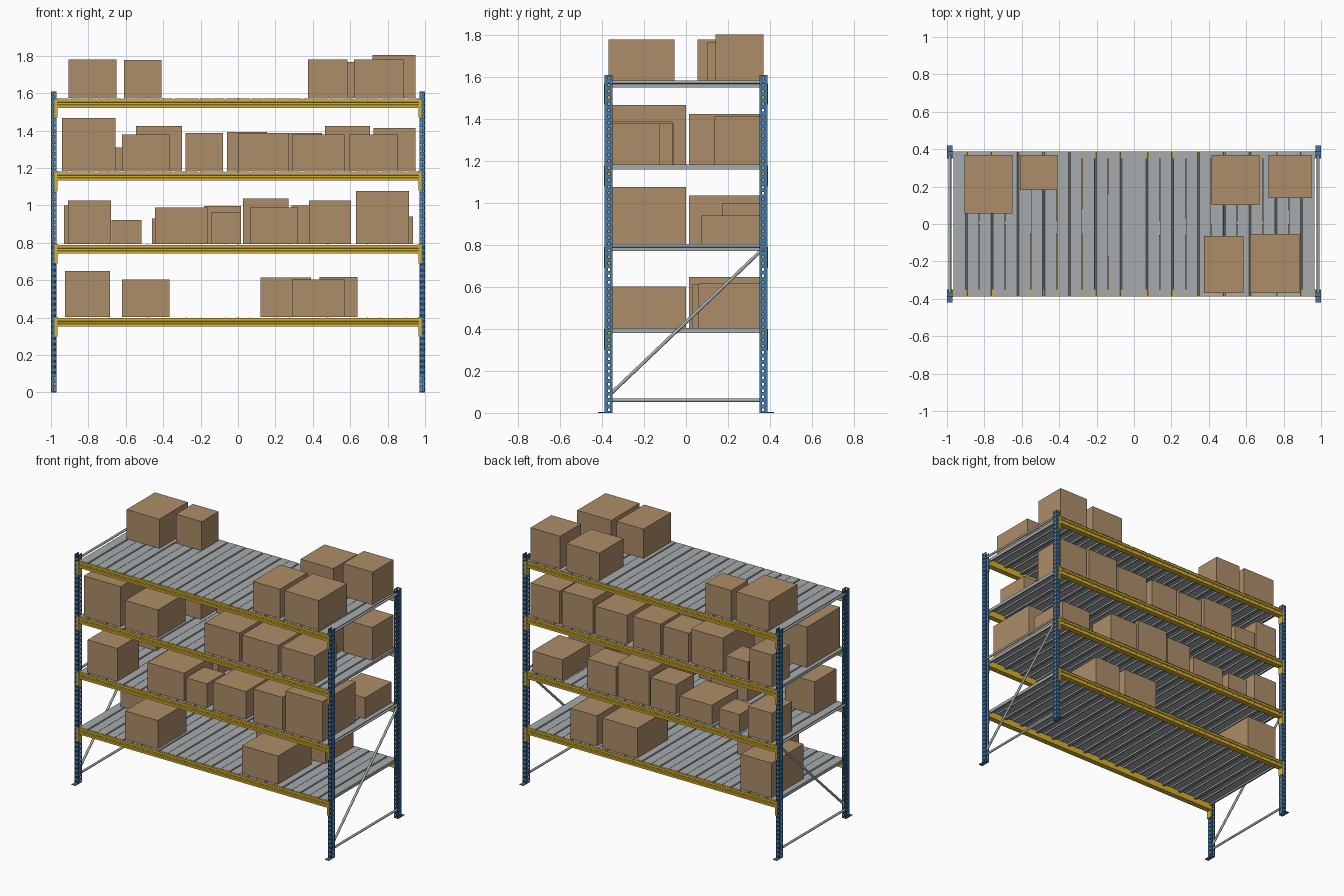
import bpy, bmesh, math
from mathutils import Vector

if "Cube" in bpy.data.objects:
    bpy.data.objects.remove(bpy.data.objects["Cube"])

LEVELS = [0.40, 0.79, 1.18, 1.57]
POST_X, POST_Y, POST_H = 0.985, 0.388, 1.61


def material(name, rgb):
    m = bpy.data.materials.new(name)
    m.diffuse_color = (*rgb, 1)
    m.use_nodes = True
    m.node_tree.nodes["Principled BSDF"].inputs["Base Color"].default_value = m.diffuse_color
    return m


BLUE = material("blue_paint", (0.06, 0.19, 0.38))
YELLOW = material("yellow_paint", (0.68, 0.44, 0.03))
CARD = material("cardboard", (0.42, 0.27, 0.14))
STEEL = material("galvanised_steel", (0.38, 0.41, 0.42))


def finish(bm, name, mat):
    bmesh.ops.recalc_face_normals(bm, faces=bm.faces[:])
    me = bpy.data.meshes.new(name)
    bm.to_mesh(me)
    bm.free()
    ob = bpy.data.objects.new(name, me)
    bpy.context.collection.objects.link(ob)
    me.materials.append(mat)
    return ob


def add_block(bm, lo, hi):
    vs = bmesh.ops.create_cube(bm, size=1)["verts"]
    for v in vs:
        v.co = Vector([(a + b) / 2 + c * (b - a) for a, b, c in zip(lo, hi, v.co)])


def block(name, lo, hi, mat):
    bm = bmesh.new()
    add_block(bm, lo, hi)
    return finish(bm, name, mat)


def solidify(ob, t):
    m = ob.modifiers.new("thickness", "SOLIDIFY")
    m.thickness = t
    m.offset = 0


def rod(name, a, b, r):
    a, b = Vector(a), Vector(b)
    bm = bmesh.new()
    bmesh.ops.create_cone(bm, segments=12, radius1=r, radius2=r,
                          depth=(b - a).length, cap_ends=True)
    ob = finish(bm, name, STEEL)
    ob.location = (a + b) / 2
    ob.rotation_euler = (b - a).to_track_quat("Z", "Y").to_euler()
    for p in ob.data.polygons:
        p.use_smooth = len(p.vertices) == 4


# Perforated channel post: profile columns, with holes on every other row
HALF = [(0.008, 0.036), (0.014, 0.036), (0.014, 0.025), (0.014, 0.015),
        (0.014, 0.0), (0.010, 0.0), (0.004, 0.0)]
PROFILE = HALF + [(-x, y) for x, y in reversed(HALF)]
HOLES = {2, 5, 7, 10}


def post(name, sx, sy):
    bm = bmesh.new()
    rows = 53
    pitch = POST_H / rows
    zs = [0.0]
    for i in range(rows):
        zs += [(i + 0.3) * pitch, (i + 0.7) * pitch]
    zs.append(POST_H)
    grid = [[bm.verts.new((sx * POST_X + x, sy * (POST_Y - 0.001 - y), z)) for x, y in PROFILE]
            for z in zs]
    for r in range(len(zs) - 1):
        for c in range(len(PROFILE) - 1):
            if r % 2 == 1 and c in HOLES:
                continue
            bm.faces.new((grid[r][c], grid[r][c + 1], grid[r + 1][c + 1], grid[r + 1][c]))
    solidify(finish(bm, name, BLUE), 0.002)


# Beam with a stepped front face, extruded along x
def beam(name, sy, z):
    sec = [(0.350, -0.048), (0.388, -0.048), (0.388, -0.034), (0.383, -0.030),
           (0.383, -0.021), (0.388, -0.017), (0.388, -0.003), (0.350, -0.003)]
    bm = bmesh.new()
    ends = [[bm.verts.new((x, sy * y, z + h)) for y, h in sec] for x in (-0.968, 0.968)]
    n = len(sec)
    for i in range(n):
        j = (i + 1) % n
        bm.faces.new((ends[0][i], ends[0][j], ends[1][j], ends[1][i]))
    for e in ends:
        bm.faces.new(e)
    finish(bm, name, YELLOW)


# Steel deck: folded panels side by side, each with a stiffening groove
def deck(name, z):
    count, width = 14, 1.93 / 14
    top, low = z + 0.003, z - 0.018
    bm = bmesh.new()
    for k in range(count):
        x0 = -0.965 + k * width
        m = x0 + width / 2
        g = 0.0015
        pts = [(x0 + g + 0.01, low), (x0 + g, low), (x0 + g, top), (m - 0.006, top),
               (m - 0.003, top - 0.01), (m + 0.003, top - 0.01), (m + 0.006, top),
               (x0 + width - g, top), (x0 + width - g, low), (x0 + width - g - 0.01, low)]
        a, b = [[bm.verts.new((x, y, h)) for x, h in pts] for y in (-0.385, 0.385)]
        for i in range(len(pts) - 1):
            bm.faces.new((a[i], a[i + 1], b[i + 1], b[i]))
    solidify(finish(bm, name, STEEL), 0.0015)


# Uprights, feet and end frames
for sx, side in ((-1, "left"), (1, "right")):
    for sy, face in ((-1, "front"), (1, "back")):
        post(f"{face}_{side}_post", sx, sy)
        ys = sorted((sy * 0.353, sy * 0.42))
        block(f"{face}_{side}_foot", (sx * POST_X - 0.015, ys[0], 0),
              (sx * POST_X + 0.015, ys[1], 0.004), BLUE)
    for i, z in enumerate((0.06, 0.797, 1.577)):
        rod(f"{side}_cross_bar_{i}", (sx * POST_X, -0.37, z), (sx * POST_X, 0.37, z), 0.008)
    rod(f"{side}_diagonal_brace", (sx * POST_X, -0.365, 0.085), (sx * POST_X, 0.365, 0.78), 0.008)

# Shelves: beams, end connectors and decks
for n, z in enumerate(LEVELS, 1):
    for sy, face in ((-1, "front"), (1, "back")):
        beam(f"{face}_beam_{n}", sy, z)
        for sx, side in ((-1, "left"), (1, "right")):
            bm = bmesh.new()
            xs = sorted((sx * 0.966, sx * 0.970))
            ys = sorted((sy * 0.352, sy * 0.391))
            add_block(bm, (xs[0], ys[0], z - 0.10), (xs[1], ys[1], z))
            xs = sorted((sx * 0.966, sx * 0.982))
            ys = sorted((sy * 0.388, sy * 0.391))
            add_block(bm, (xs[0], ys[0], z - 0.10), (xs[1], ys[1], z))
            finish(bm, f"{face}_{side}_connector_{n}", YELLOW)
    deck(f"deck_{n}", z)


# Cartons: each row lists (left, right, depth, top)
def cartons(level, sy, row):
    z = LEVELS[level - 1] + 0.004
    face = "front" if sy < 0 else "back"
    for i, (x0, x1, d, top) in enumerate(row):
        ys = sorted((sy * 0.37, sy * (0.37 - d)))
        block(f"carton_{level}_{face}_{i}", (x0, ys[0], z), (x1, ys[1], top), CARD)


cartons(1, -1, [(-0.62, -0.365, 0.32, 0.603), (0.29, 0.57, 0.37, 0.603)])
cartons(1, 1, [(-0.925, -0.685, 0.355, 0.648), (0.12, 0.39, 0.34, 0.614),
               (0.435, 0.64, 0.31, 0.616)])
cartons(2, -1, [(-0.91, -0.68, 0.24, 1.025), (-0.445, -0.16, 0.32, 0.99),
                (-0.145, 0.017, 0.20, 0.963), (0.064, 0.32, 0.31, 0.99),
                (0.38, 0.605, 0.25, 1.025), (0.63, 0.915, 0.37, 1.077)])
cartons(2, 1, [(-0.93, -0.74, 0.22, 1.00), (-0.675, -0.515, 0.18, 0.923),
               (-0.46, -0.21, 0.29, 0.93), (-0.18, 0.017, 0.20, 0.998),
               (0.027, 0.27, 0.355, 1.037), (0.285, 0.51, 0.195, 1.00),
               (0.70, 0.935, 0.295, 0.94)])
cartons(3, -1, [(-0.94, -0.655, 0.37, 1.467), (-0.62, -0.365, 0.31, 1.38),
                (0.0, 0.27, 0.305, 1.388), (0.29, 0.57, 0.305, 1.38),
                (0.595, 0.855, 0.245, 1.38)])
cartons(3, 1, [(-0.93, -0.755, 0.19, 1.41), (-0.74, -0.57, 0.18, 1.31),
               (-0.545, -0.30, 0.355, 1.425), (-0.28, -0.08, 0.21, 1.388),
               (-0.06, 0.155, 0.21, 1.393), (0.20, 0.45, 0.26, 1.386),
               (0.465, 0.705, 0.355, 1.425), (0.725, 0.95, 0.235, 1.415)])
cartons(4, -1, [(0.375, 0.585, 0.306, 1.78), (0.62, 0.885, 0.316, 1.78)])
cartons(4, 1, [(-0.905, -0.65, 0.315, 1.78), (-0.61, -0.41, 0.188, 1.778),
               (0.415, 0.67, 0.268, 1.767), (0.72, 0.95, 0.23, 1.803)])
